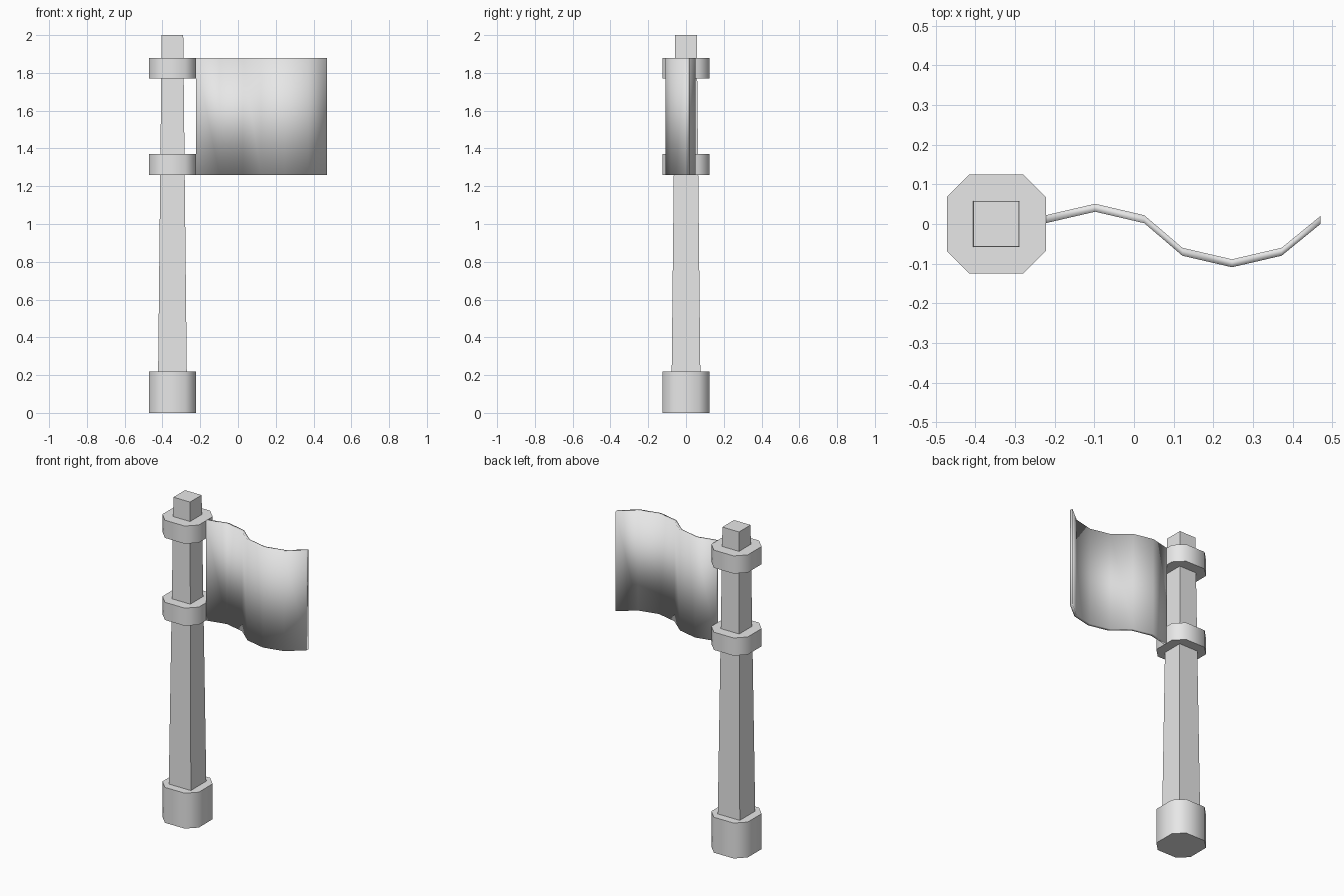
import bpy, bmesh, math

if "Cube" in bpy.data.objects:
    bpy.data.objects.remove(bpy.data.objects["Cube"])

POLE_X = -0.347

grey = bpy.data.materials.new("plain_grey")
grey.diffuse_color = (0.8, 0.8, 0.8, 1)
grey.use_nodes = True
grey.node_tree.nodes["Principled BSDF"].inputs["Base Color"].default_value = grey.diffuse_color


def loft(name, sections, smooth_angle):
    """Closed solid through rings of points with equal counts."""
    bm = bmesh.new()
    rings = [[bm.verts.new(p) for p in s] for s in sections]
    n = len(rings[0])
    for a, b in zip(rings, rings[1:]):
        for i in range(n):
            j = (i + 1) % n
            bm.faces.new((a[i], a[j], b[j], b[i]))
    bm.faces.new(rings[0][::-1])
    bm.faces.new(rings[-1])
    bmesh.ops.recalc_face_normals(bm, faces=bm.faces)
    mesh = bpy.data.meshes.new(name)
    bm.to_mesh(mesh)
    bm.free()
    mesh.materials.append(grey)
    ob = bpy.data.objects.new(name, mesh)
    bpy.context.collection.objects.link(ob)
    bpy.ops.object.select_all(action='DESELECT')
    ob.select_set(True)
    bpy.context.view_layer.objects.active = ob
    if smooth_angle:
        bpy.ops.object.shade_smooth_by_angle(angle=math.radians(smooth_angle))
    return ob


def square(r, z):
    return [(POLE_X + x * r, y * r, z) for x, y in ((-1, -1), (1, -1), (1, 1), (-1, 1))]


def octagon(z, r=0.125, c=0.068):
    pts = ((r, -c), (r, c), (c, r), (-c, r), (-r, c), (-r, -c), (-c, -r), (c, -r))
    return [(POLE_X + x, y, z) for x, y in pts]


# Tapered square pole
loft("pole", [square(0.076, 0.2), square(0.057, 2.0)], 0)

# Chamfered base block and two collars
for name, z0, z1 in (("base_block", 0, 0.22), ("lower_collar", 1.26, 1.37),
                     ("upper_collar", 1.77, 1.88)):
    loft(name, [octagon(z0), octagon(z1)], 60)

# Waving flag, smooth all over
wave = [(-0.223, 0.012), (-0.098, 0.041), (0.026, 0.012), (0.122, -0.07),
        (0.247, -0.099), (0.372, -0.07), (0.47, 0.01)]
T = 0.01
loft("flag", [[(x, y - T, 1.26), (x, y + T, 1.26), (x, y + T, 1.88), (x, y - T, 1.88)]
              for x, y in wave], 180)
